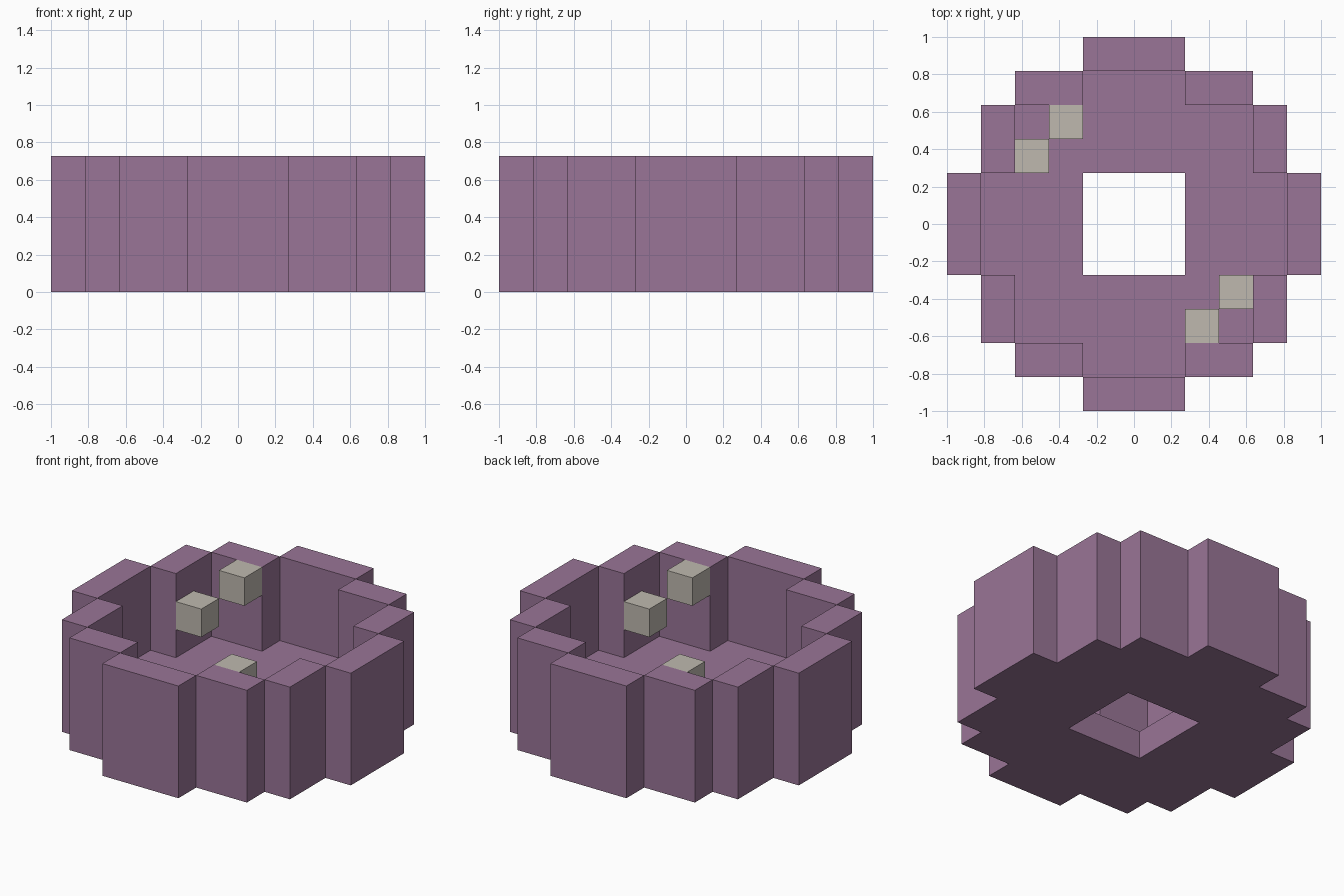
import bpy
import bmesh
from mathutils import Vector

U = 2 / 11          # one block
HALF = U / 2
SPAN = range(-5, 6)


def make_material(name, colour):
    mat = bpy.data.materials.new(name)
    mat.use_nodes = True
    rgba = (*colour, 1.0)
    mat.diffuse_color = rgba
    mat.node_tree.nodes["Principled BSDF"].inputs["Base Color"].default_value = rgba
    return mat


def finish(bm, name, mat):
    bmesh.ops.recalc_face_normals(bm, faces=bm.faces)
    mesh = bpy.data.meshes.new(name)
    bm.to_mesh(mesh)
    bm.free()
    mesh.materials.append(mat)
    obj = bpy.data.objects.new(name, mesh)
    bpy.context.collection.objects.link(obj)
    return obj


def ring(i, j):
    """Near and far distance of a cell from the centre lines."""
    return sorted((abs(i), abs(j)))


def is_solid(i, j):
    near, far = ring(i, j)
    reach = {5: 1, 4: 3}.get(far, far)
    return far > 1 and near <= reach


def is_wall(i, j):
    near, far = ring(i, j)
    return far == 5 or (far == 4 and near >= 2)


def raise_faces(bm, faces, height):
    result = bmesh.ops.extrude_face_region(bm, geom=faces)["geom"]
    verts = [g for g in result if isinstance(g, bmesh.types.BMVert)]
    bmesh.ops.translate(bm, verts=verts, vec=(0, 0, height))
    return [g for g in result if isinstance(g, bmesh.types.BMFace)]


def build_bowl(mat):
    bm = bmesh.new()
    corners = ((-1, -1), (1, -1), (1, 1), (-1, 1))
    for i in SPAN:
        for j in SPAN:
            if is_solid(i, j):
                bm.faces.new([bm.verts.new((i * U + a * HALF, j * U + b * HALF, 0))
                              for a, b in corners])
    bmesh.ops.remove_doubles(bm, verts=bm.verts, dist=HALF / 10)

    # Floor one block thick, then the stepped rim three blocks above it
    top = raise_faces(bm, bm.faces[:], U)
    rim = []
    for face in top:
        c = face.calc_center_median()
        if is_wall(round(c.x / U), round(c.y / U)):
            rim.append(face)
    raise_faces(bm, rim, 3 * U)
    bmesh.ops.recalc_face_normals(bm, faces=bm.faces)
    bmesh.ops.dissolve_limit(bm, angle_limit=0.01, verts=bm.verts, edges=bm.edges)
    return finish(bm, "stepped_bowl", mat)


def build_block(name, cell, mat):
    bm = bmesh.new()
    bmesh.ops.create_cube(bm, size=U)
    bmesh.ops.translate(bm, verts=bm.verts, vec=Vector(cell) * U)
    return finish(bm, name, mat)


cube = bpy.data.objects.get("Cube")
if cube:
    bpy.data.objects.remove(cube, do_unlink=True)

purple = make_material("dusty_purple", (0.32, 0.178, 0.308))
stone = make_material("pale_stone", (0.52, 0.485, 0.43))

build_bowl(purple)

# Floating blocks, one low and one high in two opposite corners
for side, s in (("back_right", 1), ("front_left", -1)):
    build_block(side + "_low_block", (-3 * s, 2 * s, 2.5), stone)
    build_block(side + "_high_block", (-2 * s, 3 * s, 3.5), stone)
